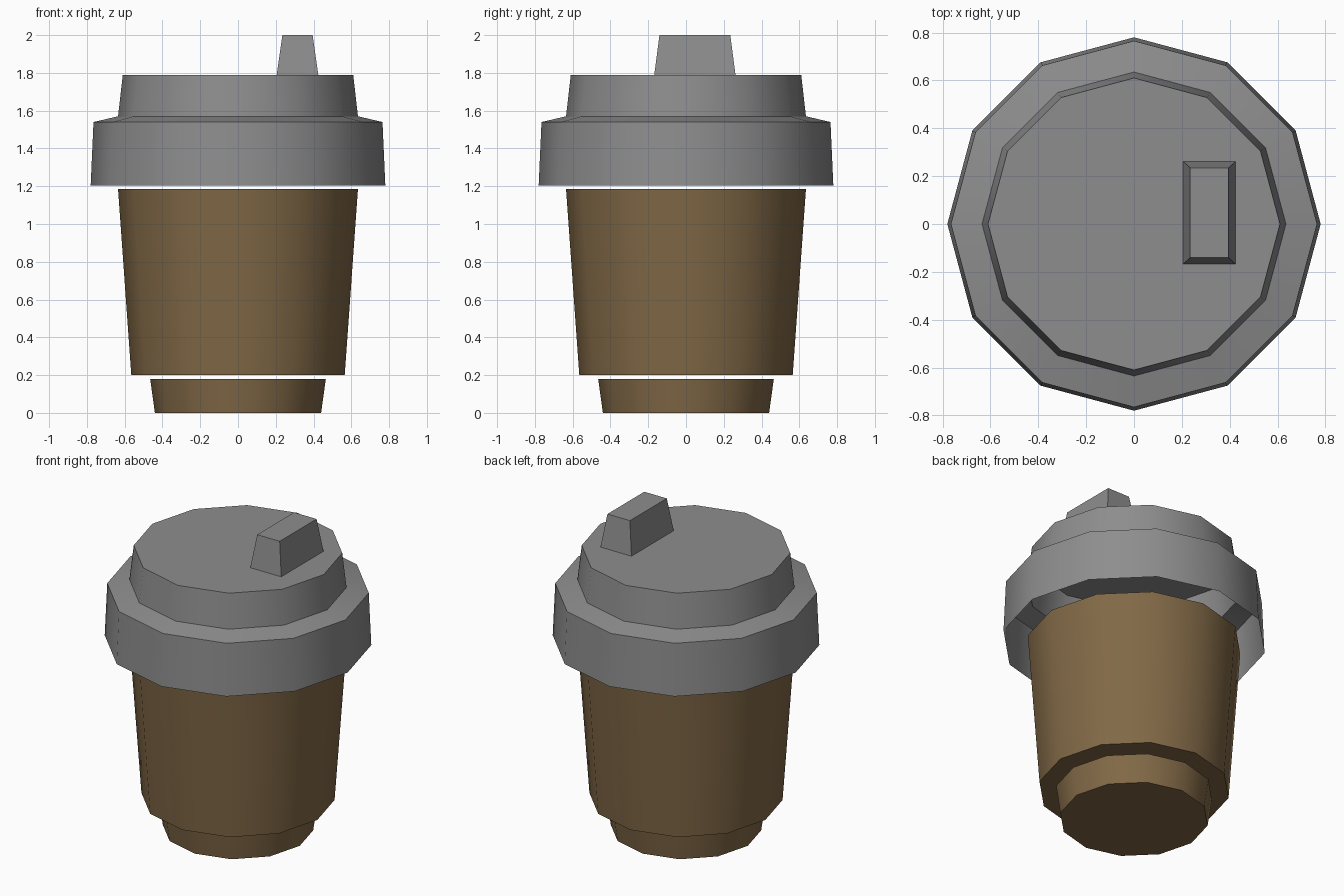
import bpy, bmesh, math

cube = bpy.data.objects.get("Cube")
if cube:
    bpy.data.objects.remove(cube, do_unlink=True)

SIDES = 12


def material(name, colour):
    m = bpy.data.materials.new(name)
    m.use_nodes = True
    m.diffuse_color = (*colour, 1)
    m.node_tree.nodes["Principled BSDF"].inputs["Base Color"].default_value = (*colour, 1)
    return m


def finish(name, bm, mat, smooth=True):
    mesh = bpy.data.meshes.new(name)
    bm.to_mesh(mesh)
    bm.free()
    mesh.materials.append(mat)
    obj = bpy.data.objects.new(name, mesh)
    bpy.context.collection.objects.link(obj)
    if smooth:
        bpy.ops.object.select_all(action='DESELECT')
        obj.select_set(True)
        bpy.context.view_layer.objects.active = obj
        bpy.ops.object.shade_smooth_by_angle(angle=math.radians(35))
    return obj


def turned(name, profile, mat, close_bottom=True):
    """Stack of rings (radius, height), listed bottom to top, with a flat top."""
    bm = bmesh.new()
    rings = []
    for r, z in profile:
        angles = [math.tau * i / SIDES for i in range(SIDES)]
        rings.append([bm.verts.new((r * math.cos(a), r * math.sin(a), z)) for a in angles])
    for low, high in zip(rings, rings[1:]):
        for i in range(SIDES):
            j = (i + 1) % SIDES
            bm.faces.new((low[i], low[j], high[j], high[i]))
    bm.faces.new(rings[-1])
    if close_bottom:
        bm.faces.new(rings[0][::-1])
    return finish(name, bm, mat)


grey = material("lid grey", (0.27, 0.27, 0.27))
brown = material("cup brown", (0.22, 0.14, 0.062))

# Cup: narrow foot and tapered sleeve, each with a slim gap above
turned("cup_foot", [(0.44, 0), (0.465, 0.18)], brown)
turned("cup_sleeve", [(0.565, 0.2), (0.635, 1.185)], brown)

# Lid: hollow stepped shell, open underneath
turned("lid", [(0.78, 1.205), (0.765, 1.54), (0.635, 1.57), (0.61, 1.79)], grey,
       close_bottom=False)

# Spout: tapered block standing off-centre on the lid
bm = bmesh.new()
bmesh.ops.create_cube(bm, size=1)
for v in bm.verts:
    top = v.co.z > 0
    v.co.x = 0.315 + v.co.x * (0.16 if top else 0.22)
    v.co.y = 0.047 + v.co.y * (0.375 if top else 0.43)
    v.co.z = 2.0 if top else 1.79
finish("lid_spout", bm, grey, smooth=False)
